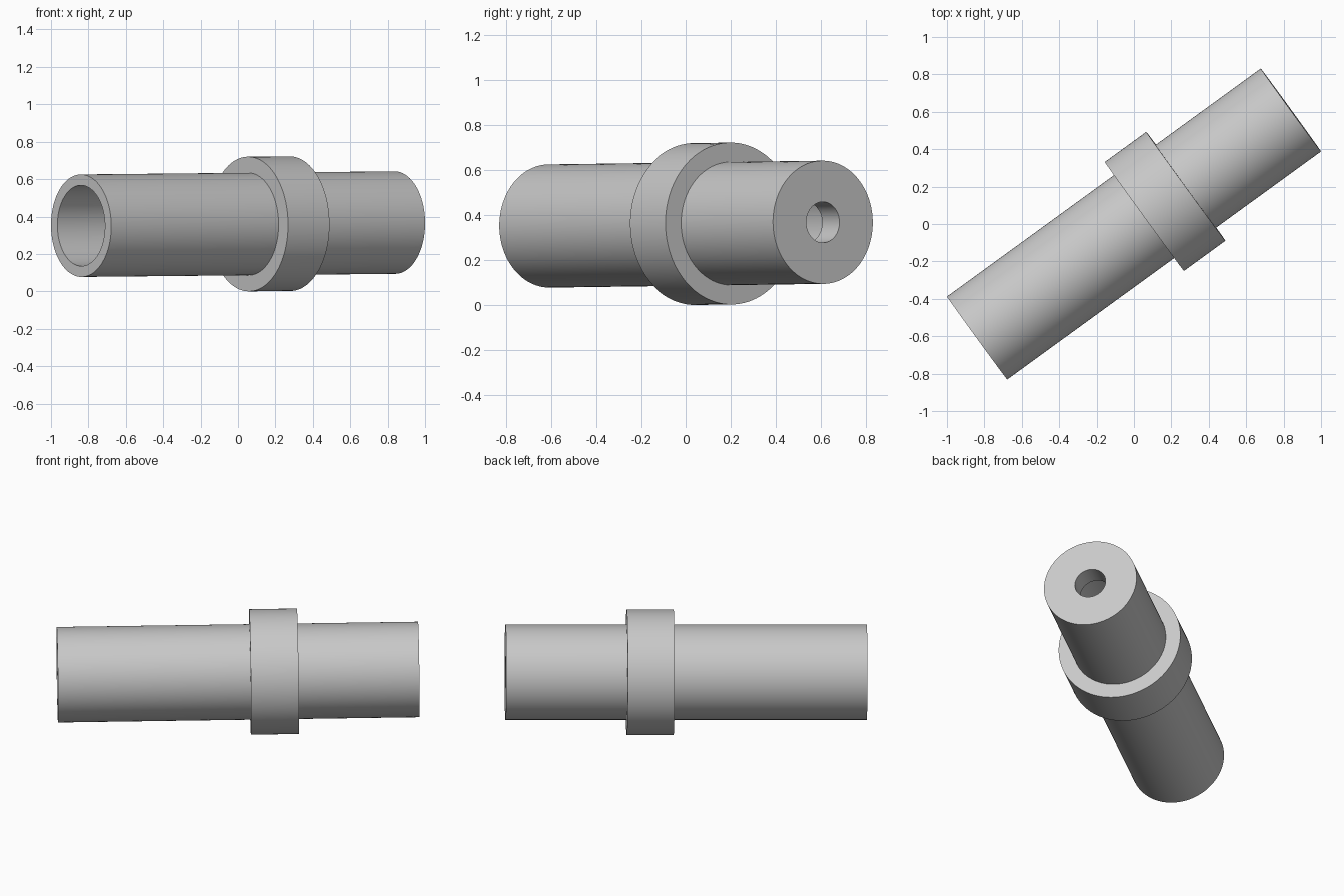
import bpy, bmesh, math
from mathutils import Matrix, Vector

if "Cube" in bpy.data.objects:
    bpy.data.objects.remove(bpy.data.objects["Cube"])

SEGMENTS = 96
HALF = 1.037          # half of the sleeve length
TUBE_R = 0.274        # outer radius of the sleeve
COLLAR_R = 0.36       # raised collar radius
BORE_R = 0.216        # wide bore, open at the front left end
HOLE_R = 0.091        # small hole through the end wall
WALL = 0.13           # end wall thickness

grey = bpy.data.materials.new("plain grey")
grey.diffuse_color = (0.58, 0.58, 0.58, 1)
grey.use_nodes = True
grey.node_tree.nodes["Principled BSDF"].inputs["Base Color"].default_value = grey.diffuse_color

# Closed cross-section: (position along axis, radius)
profile = [
    (-HALF, BORE_R), (-HALF, TUBE_R),
    (0.069, TUBE_R), (0.069, COLLAR_R),
    (0.343, COLLAR_R), (0.343, TUBE_R),
    (HALF, TUBE_R), (HALF, HOLE_R),
    (HALF - WALL, HOLE_R), (HALF - WALL, BORE_R),
]


def lathe(name, points, material):
    """Revolve a closed profile around the x axis."""
    bm = bmesh.new()
    rings = []
    for i in range(SEGMENTS):
        a = 2 * math.pi * i / SEGMENTS
        rings.append([bm.verts.new((x, r * math.cos(a), r * math.sin(a))) for x, r in points])
    n = len(points)
    for i in range(SEGMENTS):
        cur, nxt = rings[i], rings[(i + 1) % SEGMENTS]
        for j in range(n):
            k = (j + 1) % n
            bm.faces.new((cur[j], cur[k], nxt[k], nxt[j]))
    bmesh.ops.recalc_face_normals(bm, faces=bm.faces)
    mesh = bpy.data.meshes.new(name)
    bm.to_mesh(mesh)
    bm.free()
    mesh.materials.append(material)
    obj = bpy.data.objects.new(name, mesh)
    bpy.context.collection.objects.link(obj)
    return obj


# Collared sleeve, turned in plan and tipped up very slightly
sleeve = lathe("collared_sleeve", profile, grey)
turn = Matrix.Rotation(math.radians(36), 4, 'Z') @ Matrix.Rotation(-0.008, 4, 'Y')
sleeve.data.transform(turn)
lowest = min(v.co.z for v in sleeve.data.vertices)
sleeve.data.transform(Matrix.Translation(Vector((0, 0, -lowest))))

# Smooth round walls, sharp rims
bpy.context.view_layer.objects.active = sleeve
sleeve.select_set(True)
bpy.ops.object.shade_smooth_by_angle(angle=math.radians(30))
